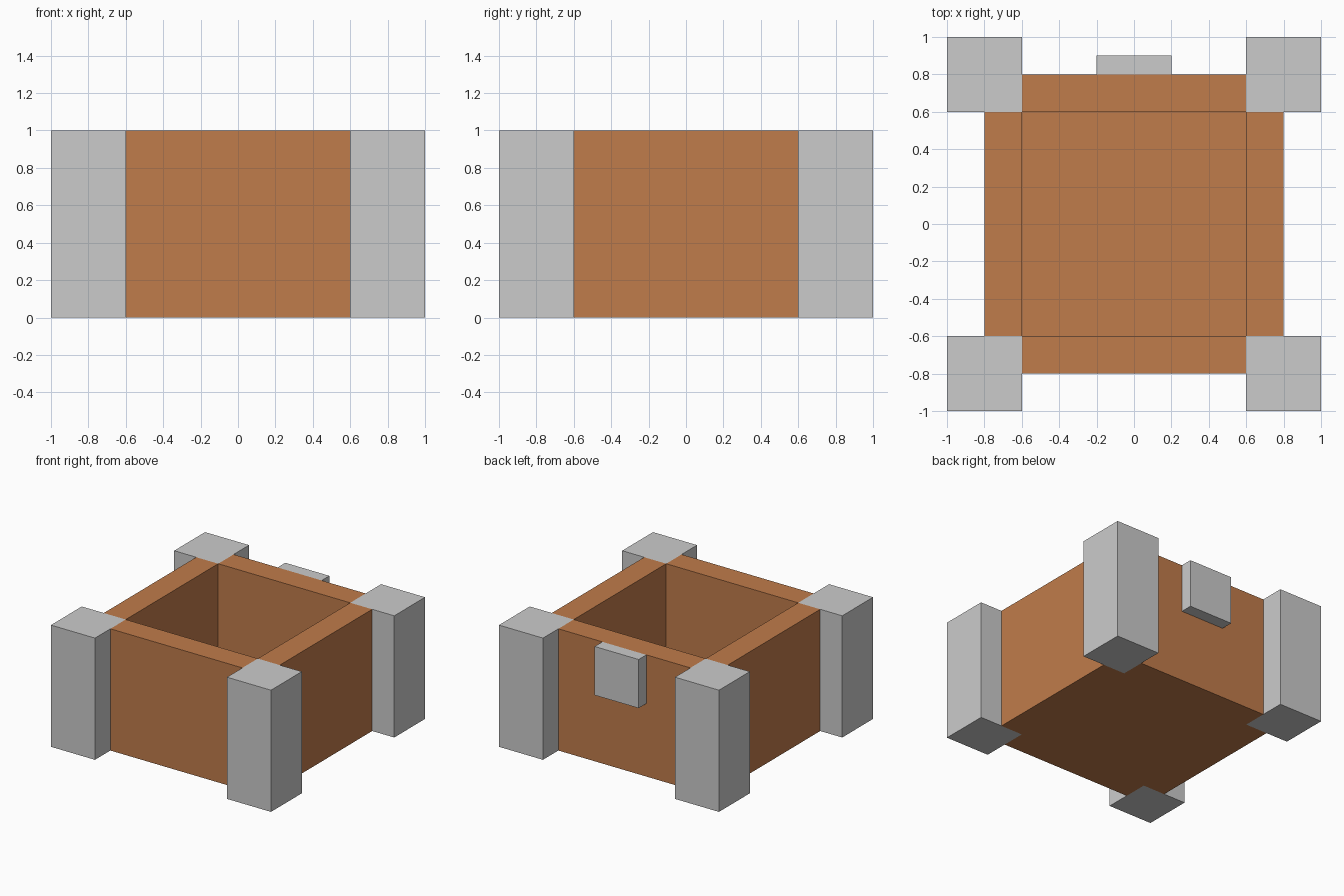
import bpy, bmesh
from mathutils import Matrix, Vector

if "Cube" in bpy.data.objects:
    bpy.data.objects.remove(bpy.data.objects["Cube"])

OUT, INN, H, FLOOR = 0.8, 0.6, 1.0, 0.2


def finish(name, bm, mat=None):
    me = bpy.data.meshes.new(name)
    bm.to_mesh(me)
    bm.free()
    if mat:
        me.materials.append(mat)
    ob = bpy.data.objects.new(name, me)
    bpy.context.collection.objects.link(ob)
    return ob


def box(name, lo, hi):
    lo, hi = Vector(lo), Vector(hi)
    bm = bmesh.new()
    bmesh.ops.create_cube(bm, size=1, matrix=Matrix.LocRotScale(
        (lo + hi) / 2, None, hi - lo))
    return finish(name, bm)


wood = bpy.data.materials.new("wood")
wood.diffuse_color = (0.53, 0.20, 0.07, 1)
wood.use_nodes = True
wood.node_tree.nodes["Principled BSDF"].inputs["Base Color"].default_value = wood.diffuse_color

# Crate body: open-topped tray, notched at the corners where the posts sit
bm = bmesh.new()
outline, rims, cavity = [], [], []
for k in range(4):
    x, y = (1, 0, -1, 0)[k], (0, 1, 0, -1)[k]

    def side(d, s, z):
        # point at distance d along this side's normal, s along its tangent
        return bm.verts.new((x * d - y * s, y * d + x * s, z))

    outline += [side(INN, -INN, 0), side(OUT, -INN, 0), side(OUT, INN, 0)]
    # flat rim and inner wall of this side
    rims.append([side(INN, -INN, H), side(OUT, -INN, H),
                 side(OUT, INN, H), side(INN, INN, H)])
    cavity.append([side(INN, -INN, FLOOR), side(INN, INN, FLOOR)])
bm.faces.new(outline[::-1])
for r, c, k in zip(rims, cavity, range(4)):
    bm.faces.new(r)
    bm.faces.new([r[0], r[3], c[1], c[0]])
    b = [outline[(3 * k + i) % 12] for i in range(4)]
    for i in range(3):
        bm.faces.new([b[i], b[i + 1], r[i + 1], r[i]])
bm.faces.new([c[0] for c in cavity])
finish("crate_body", bm, wood)

# Corner posts
for sx, nx in ((-1, "left"), (1, "right")):
    for sy, ny in ((-1, "front"), (1, "back")):
        cx, cy = sx * 0.8, sy * 0.8
        box(f"{ny}_{nx}_post", (cx - 0.2, cy - 0.2, 0), (cx + 0.2, cy + 0.2, H))

# Latch plate on the back wall
box("latch_plate", (-0.2, OUT, 0.6), (0.2, OUT + 0.1, H))
